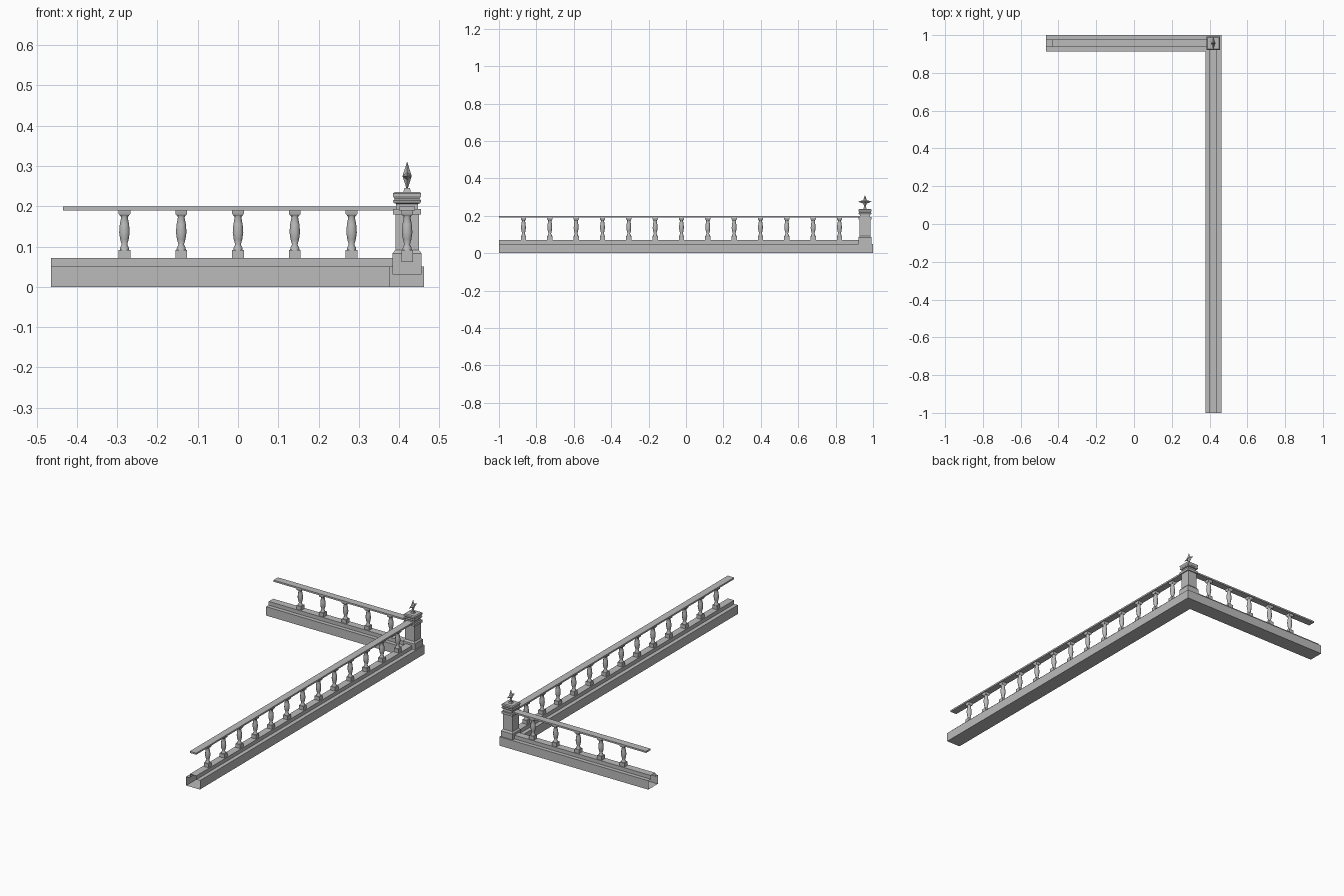
import bpy, bmesh, math
from mathutils import Vector

if "Cube" in bpy.data.objects:
    bpy.data.objects.remove(bpy.data.objects["Cube"])

CX, CY = 0.42, 0.957          # corner post centre
grey = bpy.data.materials.new("stone grey")
grey.diffuse_color = (0.5, 0.5, 0.5, 1)
grey.use_nodes = True
grey.node_tree.nodes["Principled BSDF"].inputs["Base Color"].default_value = grey.diffuse_color


def make(name, bm, smooth=None):
    bmesh.ops.remove_doubles(bm, verts=bm.verts, dist=1e-6)
    bmesh.ops.recalc_face_normals(bm, faces=bm.faces)
    me = bpy.data.meshes.new(name)
    bm.to_mesh(me)
    bm.free()
    me.materials.append(grey)
    if smooth:
        me.shade_smooth()
        me.set_sharp_from_angle(angle=math.radians(smooth))
    ob = bpy.data.objects.new(name, me)
    bpy.context.collection.objects.link(ob)
    return ob


def bridge(bm, rings):
    for a, b in zip(rings, rings[1:]):
        n = len(a)
        for i in range(n):
            j = (i + 1) % n
            bm.faces.new((a[i], a[j], b[j], b[i]))


def tower(bm, profile, sides, turn=0.0):
    """Stack of rings (radius, z), capped at both ends."""
    rings = [[bm.verts.new((r * math.cos(turn + 2 * math.pi * i / sides),
                            r * math.sin(turn + 2 * math.pi * i / sides), z))
              for i in range(sides)] for r, z in profile]
    bridge(bm, rings)
    bm.faces.new(rings[0][::-1])
    bm.faces.new(rings[-1])


def square_tower(bm, profile):
    tower(bm, [(h * math.sqrt(2), z) for h, z in profile], 4, math.pi / 4)


def box(name, x0, x1, y0, y1, z0, z1):
    bm = bmesh.new()
    bmesh.ops.create_cube(bm, size=1)
    for v in bm.verts:
        v.co = Vector(((x0 + x1) / 2 + v.co.x * (x1 - x0),
                       (y0 + y1) / 2 + v.co.y * (y1 - y0),
                       (z0 + z1) / 2 + v.co.z * (z1 - z0)))
    return make(name, bm)


# Stepped kerb swept round the corner, with open ends
section = [(-0.0425, 0), (0.0425, 0), (0.0425, 0.05), (0.02, 0.05),
           (0.02, 0.071), (-0.02, 0.071), (-0.02, 0.05), (-0.0425, 0.05)]
bm = bmesh.new()
start = [bm.verts.new((CX + o, -1, z)) for o, z in section]
corner = [bm.verts.new((CX + o, CY + o, z)) for o, z in section]
end = [bm.verts.new((-0.465, CY + o, z)) for o, z in section]
bridge(bm, [start, corner, end])
make("kerb", bm)

# Handrails
box("long_handrail", CX - 0.02, CX + 0.02, -1, CY - 0.02, 0.19, 0.199)
box("short_handrail", -0.435, CX - 0.02, CY - 0.02, CY + 0.02, 0.19, 0.199)

# Baluster: square foot, turned shaft, square head
bm = bmesh.new()
square_tower(bm, [(0.0145, 0.062), (0.0145, 0.092)])
tower(bm, [(0.0125, 0.092), (0.0115, 0.098), (0.0075, 0.105), (0.0115, 0.118),
           (0.0142, 0.135), (0.0125, 0.155), (0.009, 0.172), (0.0115, 0.178)],
      8, math.pi / 8)
square_tower(bm, [(0.0105, 0.176), (0.0145, 0.181), (0.0145, 0.191)])
first = make("baluster", bm, 50)
spots = [(CX, -0.869 + 0.1408 * i) for i in range(13)]
spots += [(-0.282 + 0.141 * i, CY) for i in range(5)]
for i, (x, y) in enumerate(spots):
    ob = first if i == 0 else first.copy()
    if i:
        bpy.context.collection.objects.link(ob)
    ob.location = (x, y, 0)

# Corner post with plinth, collar and moulded cap
bm = bmesh.new()
square_tower(bm, [(0.036, 0.03), (0.036, 0.083), (0.029, 0.092), (0.029, 0.18),
                  (0.035, 0.18), (0.035, 0.193), (0.027, 0.193), (0.027, 0.206),
                  (0.033, 0.208), (0.035, 0.214), (0.031, 0.218), (0.035, 0.226),
                  (0.035, 0.232), (0.03, 0.236), (0.009, 0.236), (0.007, 0.245)])
make("corner_post", bm).location = (CX, CY, 0)

# Four-pointed star finial, thickest in the middle
bm = bmesh.new()
rim = []
for i in range(8):
    r = 0.036 if i % 2 == 0 else 0.013
    a = i * math.pi / 4
    rim.append(bm.verts.new((0, r * math.cos(a), r * math.sin(a))))
for s in (-1, 1):
    tip = bm.verts.new((s * 0.0115, 0, 0))
    for i in range(8):
        bm.faces.new((tip, rim[i], rim[(i + 1) % 8]))
make("star_finial", bm).location = (CX, CY, 0.275)
